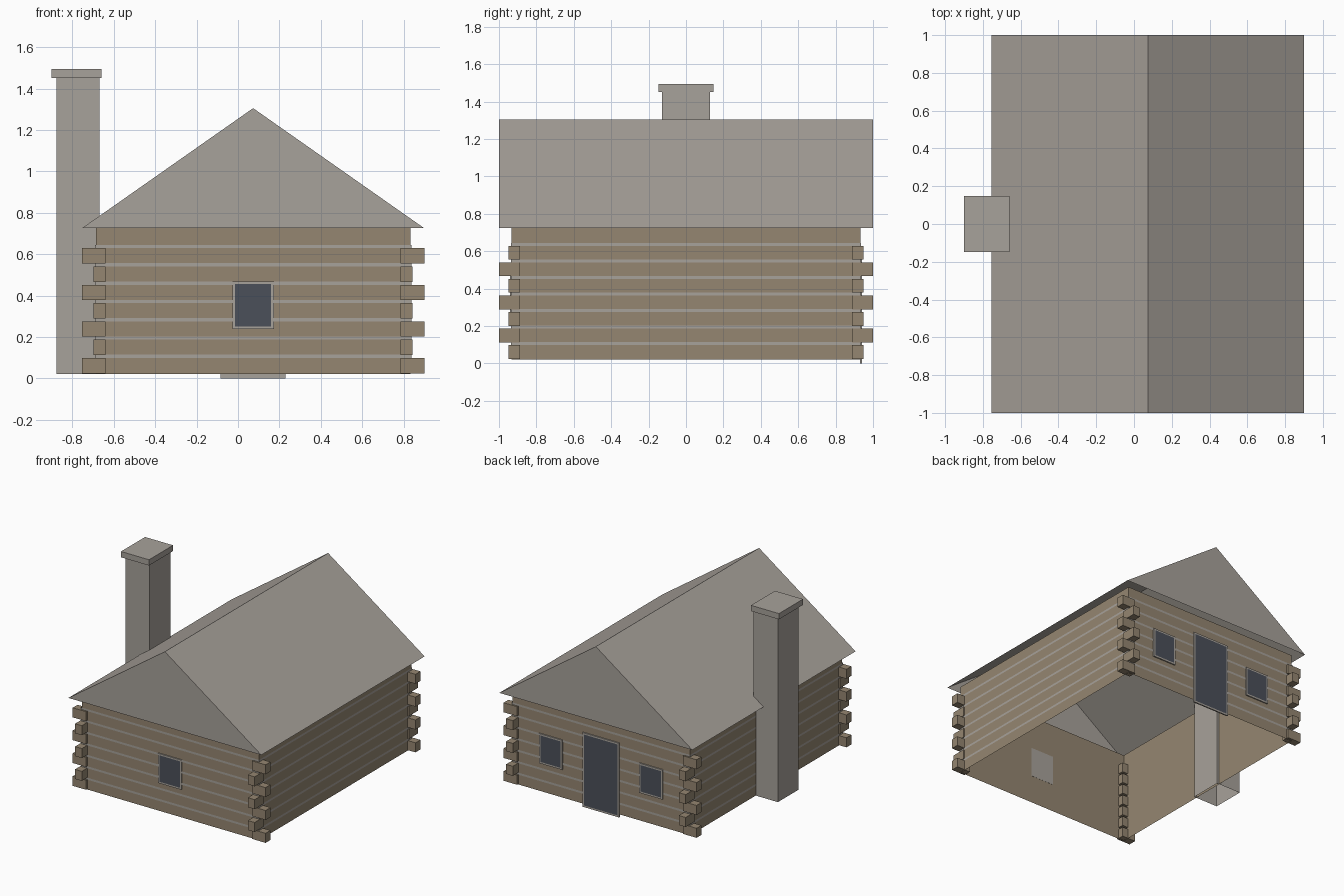
import bpy, bmesh
from mathutils import Matrix, Vector

old = bpy.data.objects.get("Cube")
if old:
    bpy.data.objects.remove(old, do_unlink=True)


def material(name, rgb):
    m = bpy.data.materials.new(name)
    m.use_nodes = True
    m.diffuse_color = (*rgb, 1)
    m.node_tree.nodes["Principled BSDF"].inputs["Base Color"].default_value = (*rgb, 1)
    return m


wood = material("log_brown", (0.30, 0.24, 0.165))
stone = material("stone_grey", (0.39, 0.36, 0.325))
glass = material("dark_glass", (0.07, 0.08, 0.10))


def finish(name, bm, *mats):
    me = bpy.data.meshes.new(name)
    bm.to_mesh(me)
    bm.free()
    for m in mats:
        me.materials.append(m)
    ob = bpy.data.objects.new(name, me)
    bpy.context.collection.objects.link(ob)
    return ob


def add_box(bm, lo, hi, open_dirs=""):
    """Box between two corners; open_dirs drops the bottom (b) or top (t)."""
    lo, hi = Vector(lo), Vector(hi)
    mat = Matrix.Translation((lo + hi) / 2) @ Matrix.Diagonal((*(hi - lo), 1))
    verts = bmesh.ops.create_cube(bm, size=1, matrix=mat)["verts"]
    bm.normal_update()
    faces = {f for v in verts for f in v.link_faces}
    drop = [f for f in faces if ("b" in open_dirs and f.normal.z < -0.9)
            or ("t" in open_dirs and f.normal.z > 0.9)]
    bmesh.ops.delete(bm, geom=drop, context="FACES")


MID = 0.073            # centre line of the cabin
HX, HY = 0.76, 0.932   # half size of the walls
BASE, EAVE, RIDGE = 0.02, 0.725, 1.305
PITCH, LOG = 0.0885, 0.074

# Walls: hollow shell, open to the ground and the roof
bm = bmesh.new()
add_box(bm, (MID - HX, -HY, BASE), (MID + HX, HY, EAVE), "bt")
finish("log_walls", bm, wood)

# Mortar bands between the log courses
bm = bmesh.new()
for k in range(7):
    z = BASE + 0.078 + PITCH * k
    add_box(bm, (MID - HX - 0.004, -HY - 0.004, z),
            (MID + HX + 0.004, HY + 0.004, z + 0.016))
    # remove caps so that the interior stays open
bm.normal_update()
bmesh.ops.delete(bm, geom=[f for f in bm.faces if abs(f.normal.z) > 0.9], context="FACES")
finish("mortar_bands", bm, stone)

# Interlocking log ends, long in x and y by turns
bm = bmesh.new()
for k in range(7):
    z = BASE + 0.004 + PITCH * k
    out_x, out_y = (0.827, 0.948) if k % 2 == 0 else (0.77, 1.0)
    for sx in (-1, 1):
        for sy in (-1, 1):
            xs = sorted((MID + sx * 0.712, MID + sx * out_x))
            ys = sorted((sy * 0.888, sy * out_y))
            add_box(bm, (xs[0], ys[0], z), (xs[1], ys[1], z + LOG))
finish("log_ends", bm, wood)

# Roof: two slopes and two gables, open beneath
bm = bmesh.new()
ends = []
for y in (-1, 1):
    ends.append([bm.verts.new(p) for p in
                 ((MID - 0.827, y, EAVE), (MID, y, RIDGE), (MID + 0.827, y, EAVE))])
front, back = ends
bm.faces.new(front[::-1])
bm.faces.new(back)
for i in range(2):
    bm.faces.new((front[i], front[i + 1], back[i + 1], back[i]))
bmesh.ops.recalc_face_normals(bm, faces=bm.faces)
finish("roof", bm, stone)

# Chimney with cap
bm = bmesh.new()
add_box(bm, (-0.877, -0.127, BASE), (-0.668, 0.127, 1.45), "b")
finish("chimney", bm, stone)
bm = bmesh.new()
add_box(bm, (-0.90, -0.147, 1.45), (-0.66, 0.147, 1.495))
finish("chimney_cap", bm, stone)


def framed_panel(name, x, half, z0, z1, side, border):
    """Thin frame on a gable wall with an inset dark pane."""
    bm = bmesh.new()
    ys = sorted((side * (HY - 0.001), side * (HY + 0.009)))
    add_box(bm, (x - half, ys[0], z0), (x + half, ys[1], z1))
    bm.normal_update()
    face = [f for f in bm.faces if f.normal.y * side > 0.9]
    bmesh.ops.inset_region(bm, faces=face, thickness=border)
    face[0].material_index = 1
    finish(name, bm, stone, glass)


framed_panel("front_window", MID, 0.10, 0.238, 0.468, -1, 0.018)
framed_panel("back_window_left", MID + 0.43, 0.10, 0.238, 0.468, 1, 0.018)
framed_panel("back_window_right", MID - 0.43, 0.10, 0.238, 0.468, 1, 0.018)
framed_panel("back_door", MID, 0.157, 0.0, 0.575, 1, 0.018)
